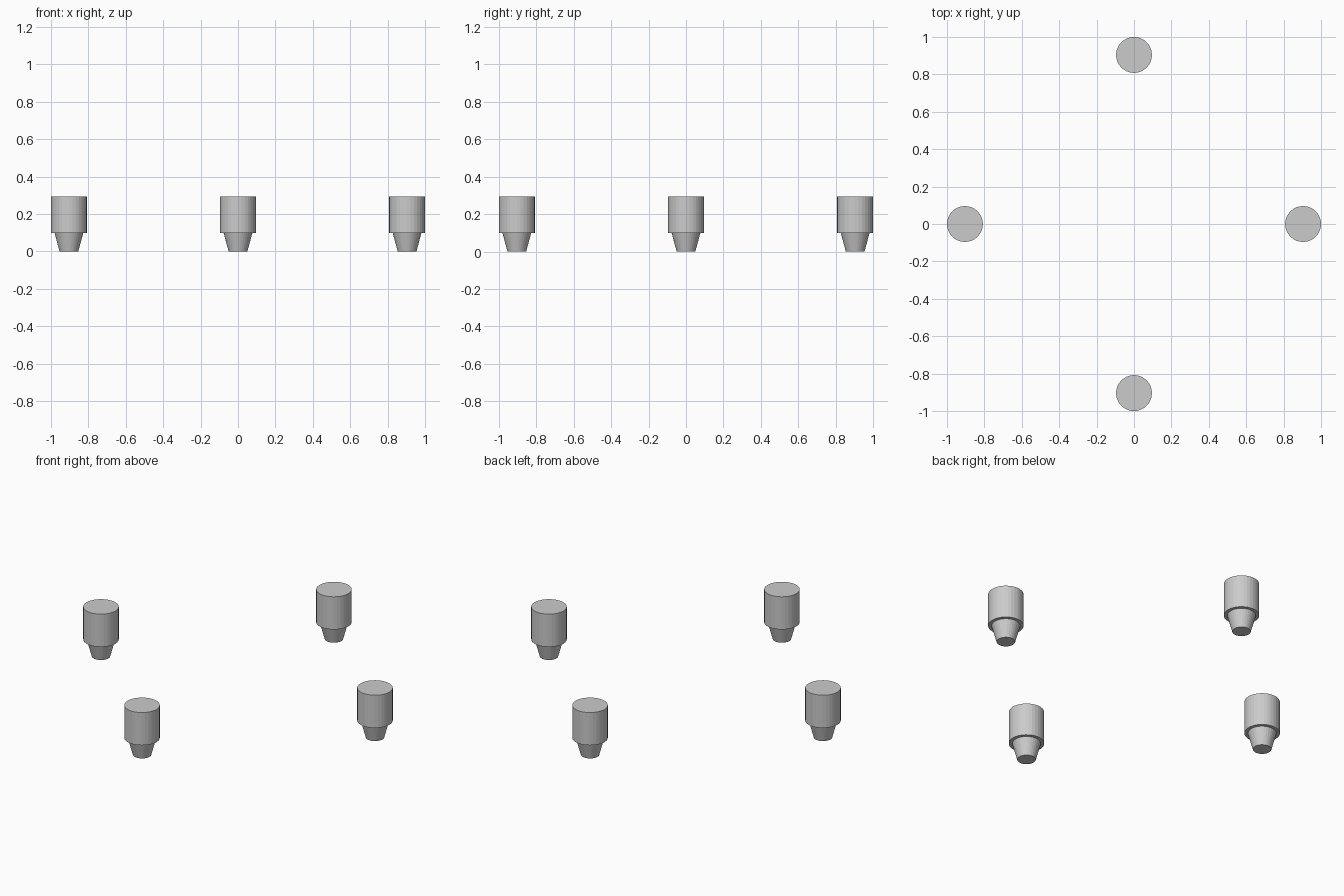
import bpy
from math import cos, sin, pi

if "Cube" in bpy.data.objects:
    bpy.data.objects.remove(bpy.data.objects["Cube"])

RING = 0.904      # distance of each foot from the centre
SIDES = 32


def turned(name, x, y, z0, z1, r0, r1):
    bpy.ops.mesh.primitive_cone_add(vertices=SIDES, radius1=r0, radius2=r1,
                                    depth=z1 - z0, location=(x, y, (z0 + z1) / 2))
    bpy.context.object.name = name


# Four feet at the compass points: straight upper barrel on a tapered tip
for i, side in enumerate(("right", "back", "left", "front")):
    a = i * pi / 2
    x, y = RING * cos(a), RING * sin(a)
    turned(f"{side}_foot_barrel", x, y, 0.10, 0.295, 0.096, 0.096)
    turned(f"{side}_foot_tip", x, y, 0.0, 0.10, 0.05, 0.077)
